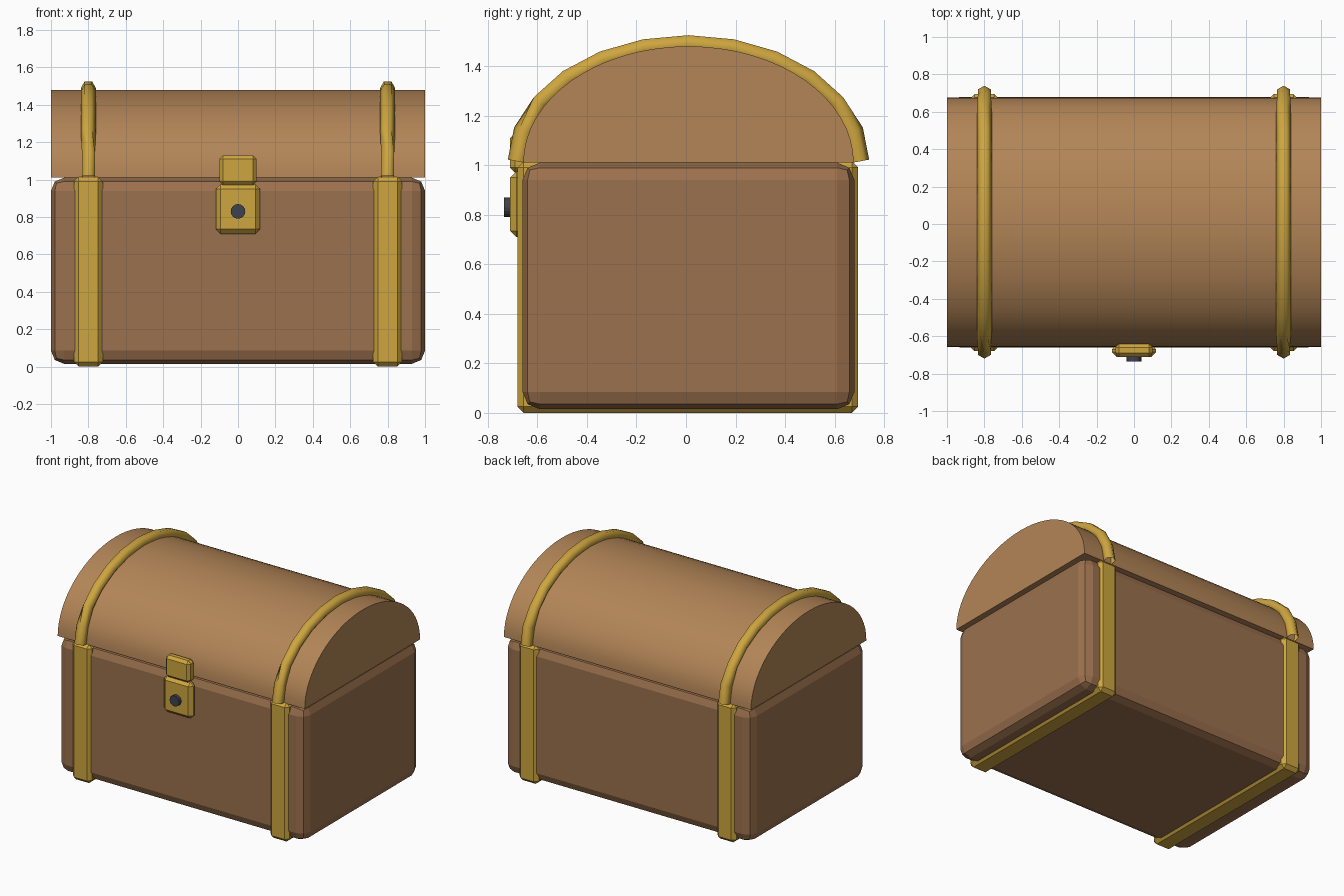
import bpy, bmesh, math
from mathutils import Matrix

if "Cube" in bpy.data.objects:
    bpy.data.objects.remove(bpy.data.objects["Cube"])

YC = 0.01    # centre of the chest in depth
RIM = 1.01   # height where lid meets body


def material(name, rgb):
    m = bpy.data.materials.new(name)
    m.diffuse_color = (*rgb, 1)
    m.use_nodes = True
    m.node_tree.nodes["Principled BSDF"].inputs["Base Color"].default_value = m.diffuse_color
    return m


wood = material("body_wood", (0.33, 0.165, 0.075))
lid_wood = material("lid_wood", (0.45, 0.235, 0.095))
gold = material("brass", (0.62, 0.38, 0.05))
iron = material("dark_iron", (0.05, 0.055, 0.075))


def finish(name, bm, mat):
    bmesh.ops.recalc_face_normals(bm, faces=bm.faces)
    me = bpy.data.meshes.new(name)
    bm.to_mesh(me)
    bm.free()
    me.materials.append(mat)
    ob = bpy.data.objects.new(name, me)
    bpy.context.collection.objects.link(ob)
    return ob


def box(name, lo, hi, mat, bevel, segments=1):
    bm = bmesh.new()
    bmesh.ops.create_cube(bm, size=1)
    for v in bm.verts:
        v.co = [(a + b) / 2 + c * (b - a) for a, b, c in zip(lo, hi, v.co)]
    bmesh.ops.bevel(bm, geom=bm.edges[:], offset=bevel, segments=segments,
                    profile=0.5, affect='EDGES')
    return finish(name, bm, mat)


# Chest body
box("chest_body", (-1, -0.66, 0.015), (1, 0.68, RIM), wood, 0.07, 2)

# Domed lid: half ellipse extruded along x
bm = bmesh.new()
N = 32
arc = [bm.verts.new((-1, YC + 0.667 * math.cos(math.pi * i / N),
                     RIM + 0.47 * math.sin(math.pi * i / N))) for i in range(N + 1)]
ext = bmesh.ops.extrude_face_region(bm, geom=[bm.faces.new(arc)])
bmesh.ops.translate(bm, vec=(2, 0, 0),
                    verts=[g for g in ext["geom"] if isinstance(g, bmesh.types.BMVert)])
lid = finish("lid", bm, lid_wood)
bpy.context.view_layer.objects.active = lid
lid.select_set(True)
bpy.ops.object.shade_smooth_by_angle(angle=math.radians(30))

for side, x in (("left", -0.8), ("right", 0.8)):
    # Strap around the body
    box(side + "_strap", (x - 0.077, -0.68, 0), (x + 0.077, 0.695, RIM + 0.005), gold, 0.025)
    # Hexagonal hoop over the lid
    cu = bpy.data.curves.new(side + "_hoop", 'CURVE')
    cu.dimensions = '3D'
    cu.twist_mode = 'MINIMUM'
    cu.bevel_depth = 0.04
    cu.bevel_resolution = 1
    sp = cu.splines.new('POLY')
    sp.points.add(12)
    for i, p in enumerate(sp.points):
        a = math.pi * i / 12
        p.co = (x, YC - 0.69 * math.cos(a), RIM + 0.005 + 0.475 * math.sin(a), 1)
        # the hoop turns by half a facet at both ends
        p.tilt = math.radians(30) if i in (0, 1, 11, 12) else 0
    sp.use_smooth = True
    cu.materials.append(gold)
    bpy.context.collection.objects.link(bpy.data.objects.new(side + "_hoop", cu))

# Lock plate and hasp
box("lock_plate", (-0.118, -0.71, 0.71), (0.118, -0.645, 0.975), gold, 0.025)
box("lock_hasp", (-0.1, -0.71, 0.97), (0.1, -0.64, 1.13), gold, 0.02)

# Round keyhole stud
bm = bmesh.new()
bmesh.ops.create_cone(bm, cap_ends=True, segments=16, radius1=0.039, radius2=0.039, depth=0.05,
                      matrix=Matrix.Translation((0, -0.71, 0.83)) @ Matrix.Rotation(math.pi / 2, 4, 'X'))
finish("keyhole", bm, iron)
